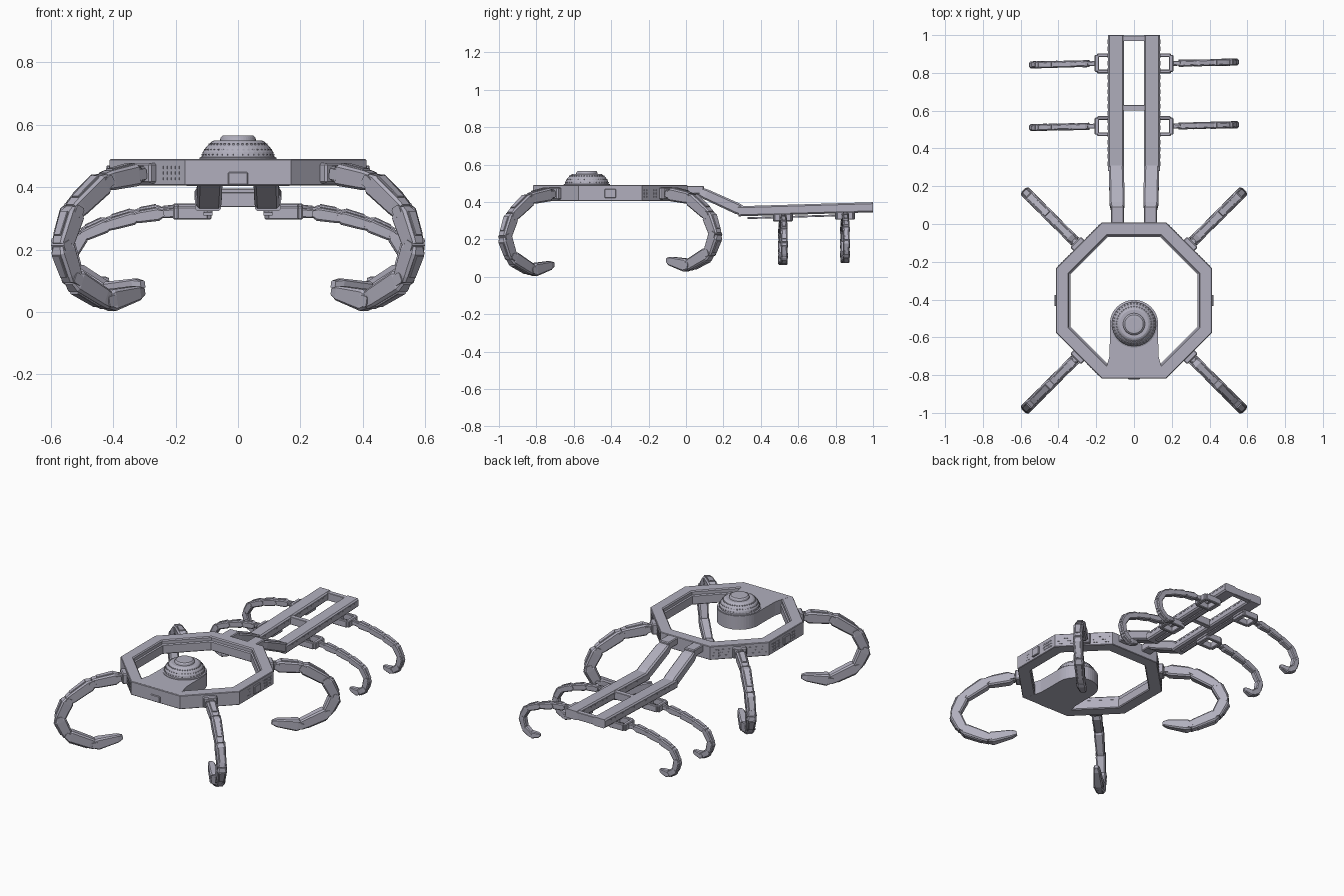
import bpy, bmesh, math
from mathutils import Vector, Matrix

if "Cube" in bpy.data.objects:
    bpy.data.objects.remove(bpy.data.objects["Cube"])

hull = bpy.data.materials.new("lavender_grey")
hull.use_nodes = True
hull.diffuse_color = (0.44, 0.43, 0.51, 1)
hull.node_tree.nodes["Principled BSDF"].inputs["Base Color"].default_value = hull.diffuse_color

RING_Y = -0.405
APOTHEM = 0.412
X, Z = Vector((1, 0, 0)), Vector((0, 0, 1))


def finish(name, bm):
    bmesh.ops.recalc_face_normals(bm, faces=bm.faces)
    mesh = bpy.data.meshes.new(name)
    bm.to_mesh(mesh)
    bm.free()
    mesh.materials.append(hull)
    bpy.context.collection.objects.link(bpy.data.objects.new(name, mesh))


def boxes(name, items, bevel=0):
    """Boxes given as (centre, size, turn about z), joined in one object."""
    bm = bmesh.new()
    for centre, size, turn in items:
        m = Matrix.Translation(centre) @ Matrix.Rotation(turn, 4, "Z") @ Matrix.Diagonal((*size, 1))
        bmesh.ops.create_cube(bm, size=1, matrix=m)
    if bevel:
        bmesh.ops.bevel(bm, geom=bm.edges[:], offset=bevel, segments=1, affect="EDGES")
    finish(name, bm)


def lathe(name, profile, sides, centre, turn=0, closed=False):
    """Turn an (r, z) profile about a vertical axis."""
    bm = bmesh.new()
    rings = []
    for i in range(sides):
        a = turn + i * math.tau / sides
        rings.append([bm.verts.new((centre[0] + r * math.cos(a), centre[1] + r * math.sin(a), z))
                      for r, z in profile])
    n = len(profile)
    for i in range(sides):
        p, q = rings[i], rings[(i + 1) % sides]
        for j in range(n if closed else n - 1):
            k = (j + 1) % n
            bm.faces.new((p[j], p[k], q[k], q[j]))
    if not closed:
        bm.faces.new([r[0] for r in rings])
        bm.faces.new([r[-1] for r in rings])
    finish(name, bm)


def loft(bm, stations, side, axis):
    """Skin chamfered rectangles (centre, width, thickness) along an axis."""
    up = side.cross(axis).normalized()
    rings = []
    for c, w, t in stations:
        k = min(w, t) * 0.15
        a, b = w / 2, t / 2
        corners = [(a, b - k), (a - k, b), (k - a, b), (-a, b - k),
                   (-a, k - b), (k - a, -b), (a - k, -b), (a, k - b)]
        rings.append([bm.verts.new(c + side * u + up * v) for u, v in corners])
    for p, q in zip(rings, rings[1:]):
        for i in range(8):
            j = (i + 1) % 8
            bm.faces.new((p[i], p[j], q[j], q[i]))
    bm.faces.new(rings[0])
    bm.faces.new(rings[-1])


def leg(name, base, direction, path, width, thick):
    """Armoured hooked leg; path holds (reach, z) joints."""
    bm = bmesh.new()
    d = Vector(direction).normalized()
    side = d.cross(Z)
    pts = [Vector((base[0], base[1], 0)) + d * r + Z * z for r, z in path]
    last = len(pts) - 2
    for i, (a, b) in enumerate(zip(pts, pts[1:])):
        axis = (b - a).normalized()
        up = side.cross(axis)
        f = 0.72 if i == 0 else 1
        tip = 0.35 if i == last else 0.8
        w, t = width * f, thick * f
        loft(bm, [(a - axis * t * 0.12, w * 0.75, t * 0.65), (a.lerp(b, 0.1), w, t),
                  (a.lerp(b, 0.82), w * (tip + 1) / 2, t * (tip + 1) / 2),
                  (b, w * tip, t * tip)], side, axis)
        # raised back plate
        if i < last:
            o = up * t * 0.5
            loft(bm, [(a.lerp(b, 0.14) + o, w * 0.6, t * 0.16),
                      (a.lerp(b, 0.8) + o * 0.9, w * 0.5, t * 0.16)], side, axis)
        # joint knuckle
        if i:
            loft(bm, [(a - side * w * 0.5, t * 0.5, t * 0.5),
                      (a + side * w * 0.5, t * 0.5, t * 0.5)], axis, side)
    finish(name, bm)


# Octagonal ring with chamfered rims and an inner ledge
c = math.cos(math.pi / 8)
ring = [(0.412, 0.408), (0.412, 0.487), (0.409, 0.49), (0.349, 0.49), (0.343, 0.484),
        (0.343, 0.465), (0.336, 0.46), (0.336, 0.41), (0.342, 0.405), (0.409, 0.405)]
lathe("ring_hull", [(r / c, z) for r, z in ring], 8, (0, RING_Y), math.pi / 8, True)

# Teardrop deck joining the ring to the dome
right = [(0.165, -0.813), (0.145, -0.755), (0.13, -0.7), (0.128, -0.62)]
arc = [(0.128 * math.cos(a), -0.53 + 0.128 * math.sin(a))
       for a in (math.pi * i / 24 for i in range(25))]
outline = right + arc + [(-x, y) for x, y in reversed(right)]
bm = bmesh.new()
face = bm.faces.new([bm.verts.new((x, y, 0.4045)) for x, y in outline])
out = bmesh.ops.extrude_face_region(bm, geom=[face])
bmesh.ops.translate(bm, vec=(0, 0, 0.086), verts=[v for v in out["geom"] if isinstance(v, bmesh.types.BMVert)])
finish("dome_deck", bm)

# Stepped dome with rows of small studs
dome = [(0.124, 0.48), (0.124, 0.494), (0.117, 0.497), (0.113, 0.512), (0.101, 0.53),
        (0.084, 0.546), (0.076, 0.55), (0.058, 0.55), (0.055, 0.56), (0.049, 0.565), (0.035, 0.566)]
lathe("dome", dome, 40, (0, -0.53))
studs = []
for r, z in ((0.1135, 0.504), (0.1055, 0.52), (0.091, 0.537)):
    for i in range(40):
        a = math.tau * i / 40
        studs.append(((r * math.cos(a), -0.53 + r * math.sin(a), z), (0.008, 0.006, 0.006), a))
boxes("dome_studs", studs)


# Port grids set on the ring's outer faces
def ports(angle, centre, cols, rows=3):
    a = math.radians(angle)
    n, t = Vector((math.cos(a), math.sin(a), 0)), Vector((-math.sin(a), math.cos(a), 0))
    return [(Vector((0, RING_Y, 0.445 + (j - (rows - 1) / 2) * 0.018)) + n * APOTHEM
             + t * (centre + (i - (cols - 1) / 2) * 0.018), (0.004, 0.011, 0.009), a)
            for i in range(cols) for j in range(rows)]


grid = ports(225, 0.105, 5)
for ang, s in ((0, 1), (180, -1)):
    grid += ports(ang, s * -0.075, 2) + ports(ang, s * 0.105, 5)
for ang in (45, 135):
    for off in (-0.105, 0.105):
        grid += ports(ang, off, 6)
boxes("ring_ports", grid)

# Hatches on the front and flanks
boxes("hatches", [((0, -0.817, 0.428), (0.064, 0.012, 0.04), 0)]
      + [((s * 0.414, RING_Y, 0.445), (0.016, 0.06, 0.05), 0) for s in (-1, 1)], 0.003)

# Four large legs with shoulder mounts
big = [(0, 0.443), (0.035, 0.441), (0.14, 0.418), (0.238, 0.322),
       (0.274, 0.21), (0.24, 0.105), (0.13, 0.035), (0.015, 0.066)]
for s, side in ((1, "left"), (-1, "right")):
    for v, end in ((-1, "front"), (1, "back")):
        k = 1 if v < 0 else 0.94
        path = [(r * math.sqrt(2), 0.443 - (0.443 - z) * k) for r, z in big]
        base = (s * 0.29, RING_Y + v * 0.29)
        leg(f"{end}_{side}_leg", base, (s, v, 0), path, 0.058, 0.07)
        boxes(f"{end}_{side}_shoulder", [((base[0] + s * 0.008, base[1] + v * 0.008, 0.445),
                                         (0.035, 0.08, 0.065), math.atan2(v, s))], 0.006)


# Rear arms sloping to the tail rails
def rail_z(y):
    return 0.35 + (y - 0.28) * 0.03


for s, side in ((1, "left"), (-1, "right")):
    boxes(f"{side}_arm_hinge", [((s * 0.088, 0.045, 0.464), (0.068, 0.1, 0.045), 0)], 0.005)
    bm = bmesh.new()
    a, b = Vector((s * 0.088, 0.06, 0.462)), Vector((s * 0.094, 0.31, 0.348))
    loft(bm, [(a, 0.06, 0.04), (a.lerp(b, 0.18), 0.08, 0.056), (a.lerp(b, 0.85), 0.08, 0.06),
              (b, 0.076, 0.05)], X, (b - a).normalized())
    finish(f"{side}_arm", bm)
    # Rail with a lower strip
    bm = bmesh.new()
    for dz, w, t, y0, y1 in ((0, 0.084, 0.054, 0.28, 1), (-0.038, 0.03, 0.01, 0.33, 0.9)):
        ends = [Vector((s * 0.096, y, rail_z(y) + dz)) for y in (y0, y1)]
        loft(bm, [(e, w, t) for e in ends], X, (ends[1] - ends[0]).normalized())
    finish(f"{side}_tail_rail", bm)
    boxes(f"{side}_rail_studs", [((s * (0.096 + e * 0.04), y, rail_z(y) + 0.012), (0.008, 0.024, 0.01), 0)
                                 for y in (0.32 + i * 0.038 for i in range(18)) for e in (-1, 1)])

boxes("tail_crossbars", [((0, y, rail_z(y)), (0.13, 0.03, 0.048), 0) for y in (0.615, 0.983)], 0.002)

# Four small legs hung on open brackets under the rails
small = [(0, 0.317), (0.05, 0.314), (0.13, 0.302), (0.22, 0.277), (0.3, 0.243),
         (0.336, 0.18), (0.32, 0.115), (0.275, 0.082), (0.215, 0.092)]
for s, side in ((1, "left"), (-1, "right")):
    for y, end in ((0.518, "middle"), (0.85, "rear")):
        dz = (y - 0.518) * 0.03
        z = 0.317 + dz
        boxes(f"{end}_{side}_bracket",
              [((s * 0.145, y + v * 0.043, z), (0.1, 0.02, 0.042), 0) for v in (-1, 1)]
              + [((s * 0.196, y, z), (0.024, 0.09, 0.042), 0), ((s * 0.1, y, z), (0.03, 0.1, 0.042), 0)], 0.004)
        leg(f"{end}_{side}_small_leg", (s * 0.198, y), (s, s * 0.022, 0),
            [(r, h + dz) for r, h in small], 0.038, 0.042)
